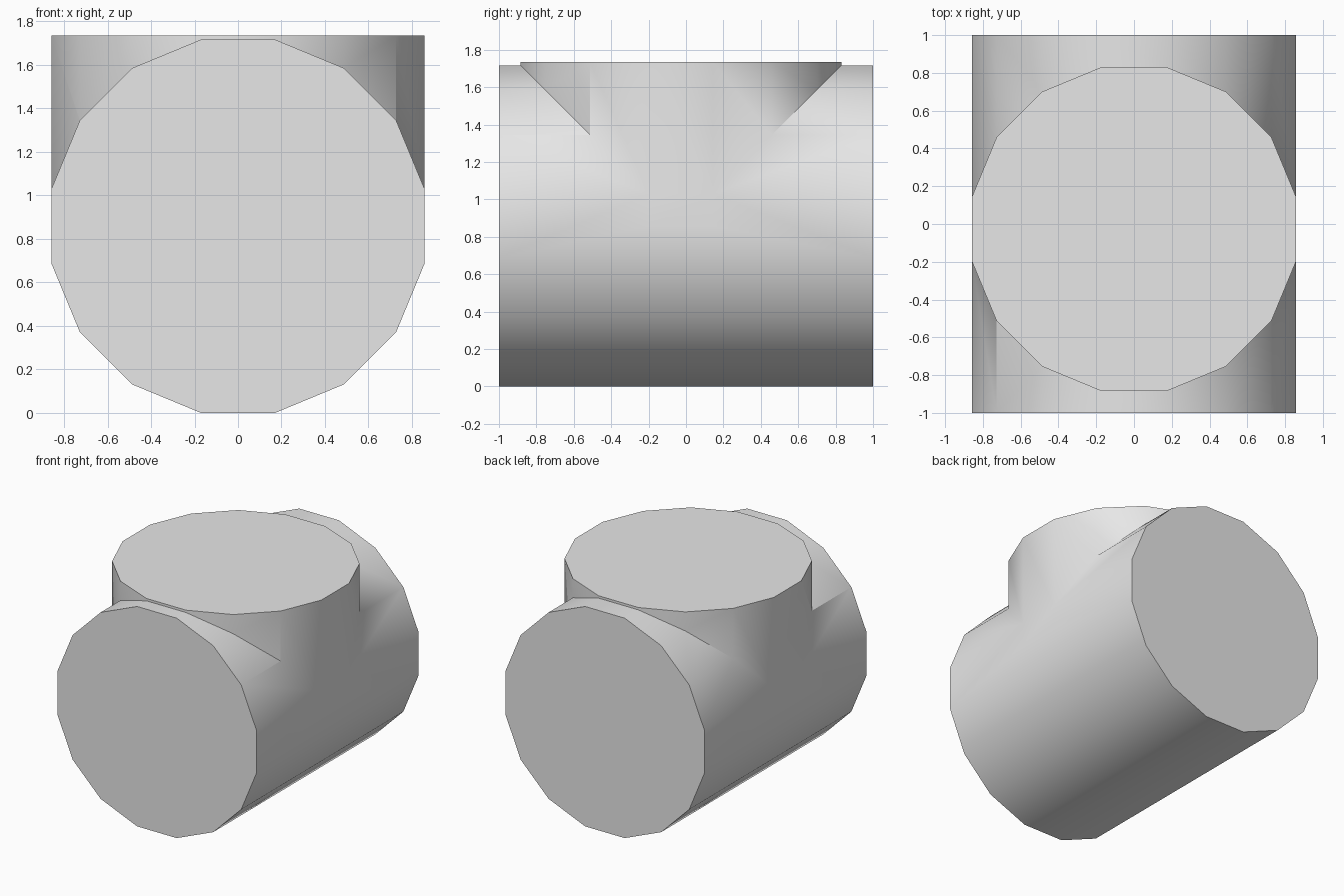
import bpy
import math

default_cube = bpy.data.objects.get("Cube")
if default_cube:
    bpy.data.objects.remove(default_cube, do_unlink=True)

SIDES = 16
RADIUS = 0.875
APOTHEM = RADIUS * math.cos(math.pi / SIDES)

grey = bpy.data.materials.new("light grey")
grey.use_nodes = True
colour = (0.8, 0.8, 0.8, 1)
grey.diffuse_color = colour
grey.node_tree.nodes["Principled BSDF"].inputs["Base Color"].default_value = colour


def prism(name, depth, location, tilt=0.0):
    """Sixteen-sided cylinder with flat faces on its axes."""
    bpy.ops.mesh.primitive_cylinder_add(vertices=SIDES, radius=RADIUS, depth=depth)
    obj = bpy.context.object
    obj.name = name
    obj.rotation_euler = (0, 0, math.pi / SIDES)
    bpy.ops.object.transform_apply(location=False, rotation=True, scale=False)
    obj.rotation_euler = (tilt, 0, 0)
    obj.location = location
    bpy.ops.object.transform_apply(location=True, rotation=True, scale=False)
    obj.data.materials.append(grey)
    return obj


# Upright branch, from the pipe's axis to just above its top
top = 1.735
branch = prism("upright_branch", top - APOTHEM, (0, -0.027, (top + APOTHEM) / 2))

# Horizontal pipe, lying front to back
pipe = prism("tee_pipe", 2, (0, 0, APOTHEM), math.pi / 2)

# Weld the branch to the pipe
union = pipe.modifiers.new("join_branch", "BOOLEAN")
union.operation = "UNION"
union.solver = "EXACT"
union.object = branch
bpy.context.view_layer.objects.active = pipe
bpy.ops.object.modifier_apply(modifier=union.name)
bpy.data.objects.remove(branch, do_unlink=True)

bpy.ops.object.select_all(action="DESELECT")
pipe.select_set(True)
bpy.context.view_layer.objects.active = pipe
bpy.ops.object.shade_smooth_by_angle(angle=math.radians(40))
